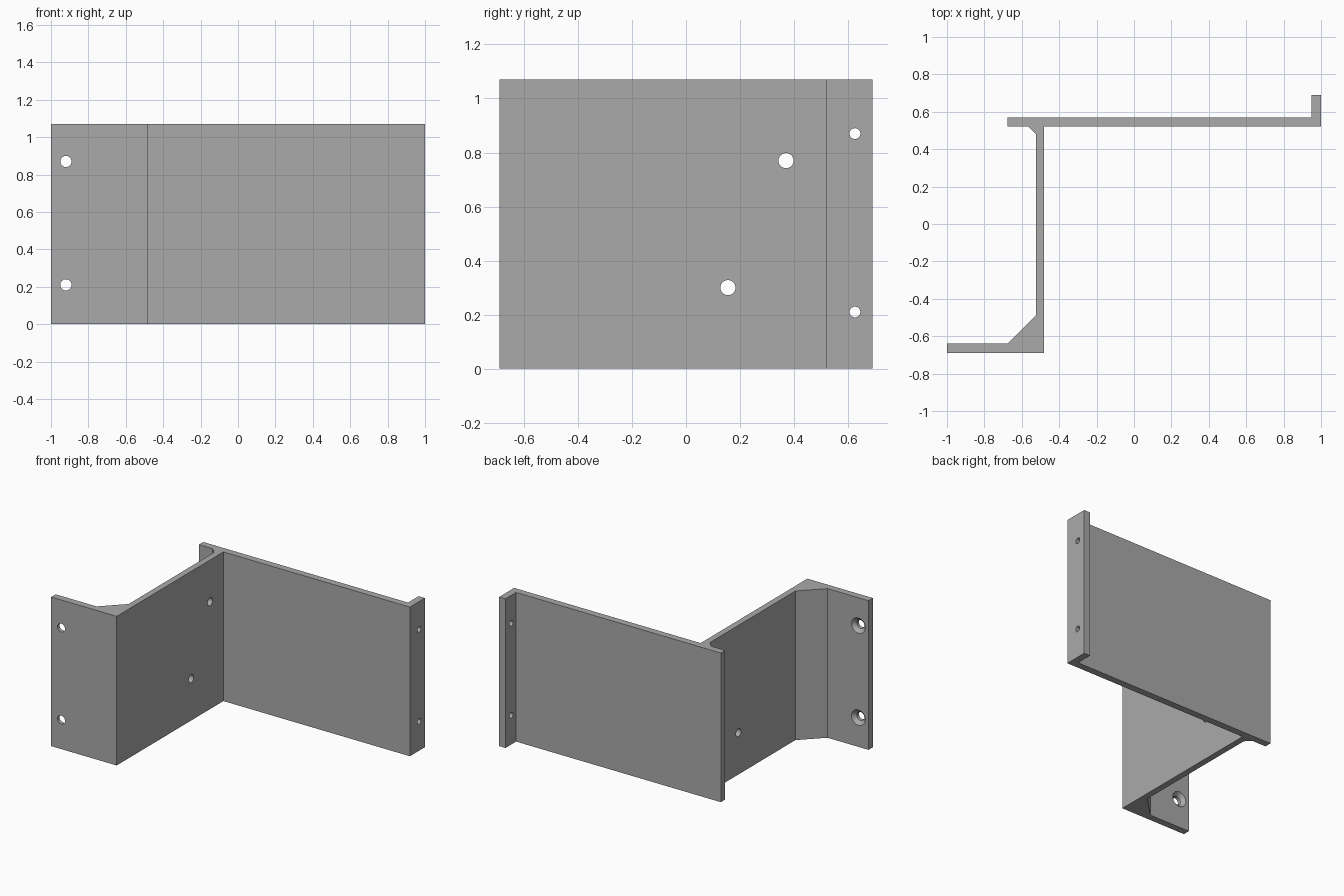
import bpy
import bmesh
from math import radians
from mathutils import Matrix, Vector

cube = bpy.data.objects.get("Cube")
if cube:
    bpy.data.objects.remove(cube, do_unlink=True)

HEIGHT = 1.07

grey = bpy.data.materials.new("grey metal")
grey.use_nodes = True
colour = (0.4, 0.4, 0.4, 1)
grey.diffuse_color = colour
grey.node_tree.nodes["Principled BSDF"].inputs["Base Color"].default_value = colour


def new_object(name, bm):
    bmesh.ops.recalc_face_normals(bm, faces=bm.faces)
    mesh = bpy.data.meshes.new(name)
    bm.to_mesh(mesh)
    bm.free()
    mesh.materials.append(grey)
    obj = bpy.data.objects.new(name, mesh)
    bpy.context.collection.objects.link(obj)
    return obj


# Bracket: one bent section with corner gussets, extruded upwards
profile = [
    (-1, -0.69), (-0.48, -0.69), (-0.48, 0.52), (1, 0.52), (1, 0.69),
    (0.95, 0.69), (0.95, 0.57), (-0.675, 0.57), (-0.675, 0.52),
    (-0.565, 0.52), (-0.525, 0.48), (-0.525, -0.49), (-0.675, -0.64),
    (-1, -0.64),
]
bm = bmesh.new()
base = bm.faces.new([bm.verts.new((x, y, 0)) for x, y in profile])
top = bmesh.ops.extrude_face_region(bm, geom=[base])["geom"]
bmesh.ops.translate(bm, vec=(0, 0, HEIGHT),
                    verts=[v for v in top if isinstance(v, bmesh.types.BMVert)])
bracket = new_object("bracket", bm)

# Hole cutters: plain drills, plus cones for the countersinks
cutters = bmesh.new()


def drill(centre, axis, r1, r2, depth):
    turn = Vector(axis).to_track_quat("Z", "Y").to_matrix().to_4x4()
    bmesh.ops.create_cone(cutters, cap_ends=True, segments=32, radius1=r1,
                          radius2=r2, depth=depth,
                          matrix=Matrix.Translation(centre) @ turn)


for z in (0.21, 0.87):
    drill((-0.92, -0.665, z), (0, 1, 0), 0.03, 0.03, 0.2)
    drill((-0.92, -0.65, z), (0, 1, 0), 0.02, 0.07, 0.05)
    drill((0.975, 0.625, z), (1, 0, 0), 0.02, 0.02, 0.2)
for y, z in ((0.155, 0.3), (0.37, 0.77)):
    drill((-0.5, y, z), (1, 0, 0), 0.028, 0.028, 0.2)

cutter = new_object("hole_cutter", cutters)
cutter.hide_render = True

# Cut the holes, then smooth only their walls
cut = bracket.modifiers.new("holes", "BOOLEAN")
cut.object = cutter
cut.operation = "DIFFERENCE"
cut.solver = "EXACT"
cut.use_self = True
bpy.ops.object.select_all(action="DESELECT")
bracket.select_set(True)
bpy.context.view_layer.objects.active = bracket
bpy.ops.object.modifier_apply(modifier=cut.name)
bpy.data.objects.remove(cutter, do_unlink=True)
bpy.ops.object.shade_smooth_by_angle(angle=radians(25))
